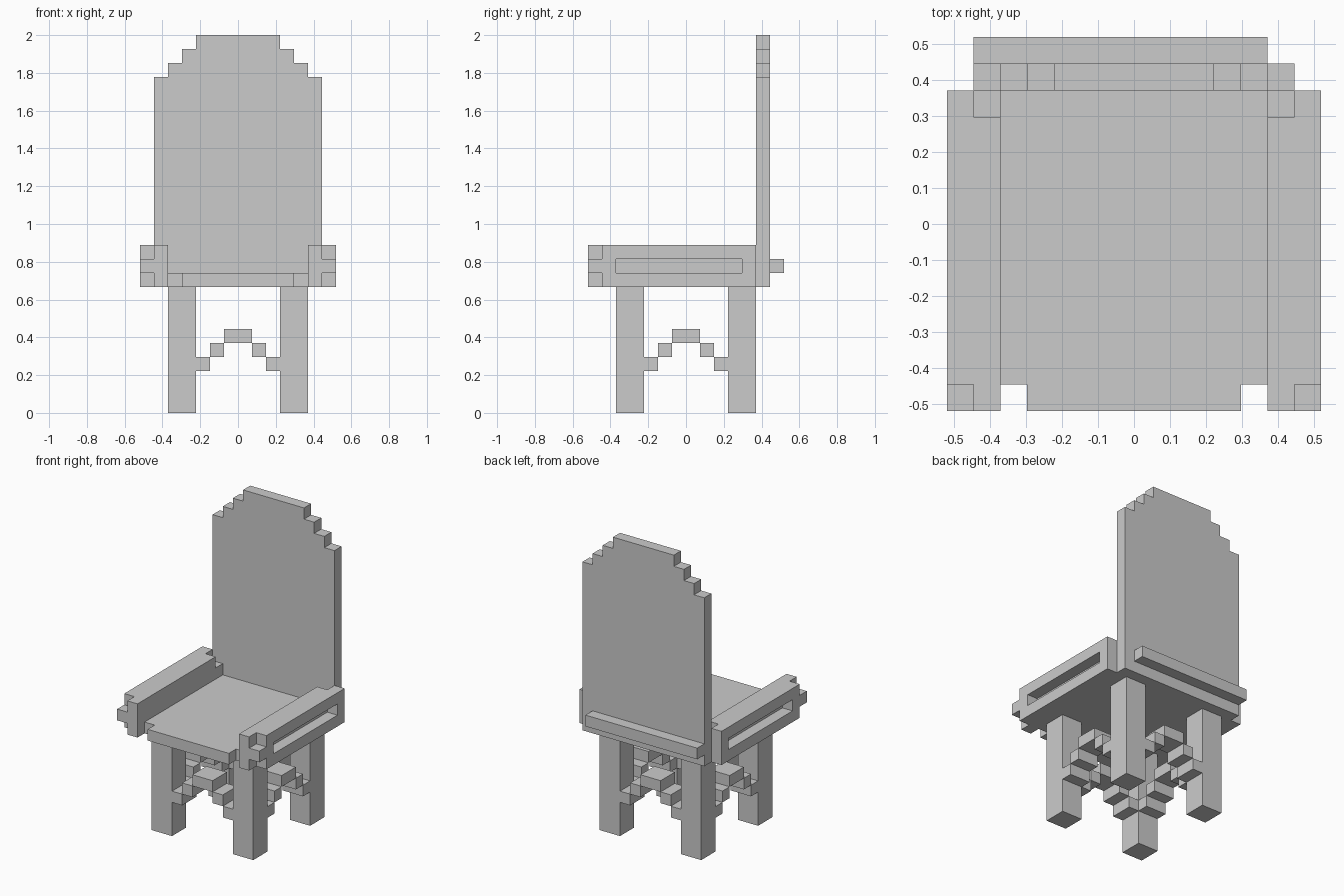
import bpy, bmesh
from mathutils import Vector

if "Cube" in bpy.data.objects:
    bpy.data.objects.remove(bpy.data.objects["Cube"])

U = 2 / 27  # block size: the whole chair sits on a 14 x 14 x 27 block grid


def prism(name, profile, axis, spans):
    """Extrude a 2D profile along an axis, once for each (low, high) span."""
    bm = bmesh.new()
    for lo, hi in spans:
        verts = []
        for a, b in profile:
            p = {'X': (lo, a, b), 'Y': (a, lo, b), 'Z': (a, b, lo)}[axis]
            verts.append(bm.verts.new(Vector(p) * U))
        face = bm.faces.new(verts)
        new = bmesh.ops.extrude_face_region(bm, geom=[face])['geom']
        shift = Vector([float(axis == k) for k in 'XYZ']) * (hi - lo) * U
        bmesh.ops.translate(bm, vec=shift,
                            verts=[v for v in new if isinstance(v, bmesh.types.BMVert)])
    return finish(name, bm)


def boxes(name, *bounds):
    """One object made of boxes given as (x0, x1, y0, y1, z0, z1)."""
    bm = bmesh.new()
    for x0, x1, y0, y1, z0, z1 in bounds:
        vs = bmesh.ops.create_cube(bm, size=1)['verts']
        for v in vs:
            v.co = Vector((x0 if v.co.x < 0 else x1,
                           y0 if v.co.y < 0 else y1,
                           z0 if v.co.z < 0 else z1)) * U
    return finish(name, bm)


def finish(name, bm):
    bmesh.ops.recalc_face_normals(bm, faces=bm.faces[:])
    mesh = bpy.data.meshes.new(name)
    bm.to_mesh(mesh)
    bm.free()
    obj = bpy.data.objects.new(name, mesh)
    bpy.context.collection.objects.link(obj)
    return obj


def mirrored(right_half):
    """Complete a profile that is symmetric about its first coordinate."""
    return right_half + [(-a, b) for a, b in reversed(right_half)]


# Four square legs
for side, sx in (("left", -4), ("right", 4)):
    for end, sy in (("front", -4), ("back", 4)):
        boxes(f"{end}_{side}_leg", (sx - 1, sx + 1, sy - 1, sy + 1, 0, 9))

# Stepped arches joining neighbouring legs
arch = mirrored([(1, 6), (1, 5), (2, 5), (2, 4), (3, 4), (3, 3), (2, 3), (2, 4),
                 (1, 4), (1, 5)])
for name, axis, lo in (("front", 'Y', -5), ("back", 'Y', 3),
                       ("left", 'X', -5), ("right", 'X', 3)):
    def block(a0, a1, z):
        return (a0, a1, lo, lo + 2, z, z + 1) if axis == 'Y' else (lo, lo + 2, a0, a1, z, z + 1)
    boxes(f"{name}_stretcher", block(-3, -2, 3), block(-2, -1, 4), block(-1, 1, 5),
          block(1, 2, 4), block(2, 3, 3))

# Seat with notched front corners
prism("seat", mirrored([(4, -7), (4, -6), (5, -6), (5, 5)]), 'Z', [(9, 10)])

# Tall backrest with a stepped top, and the bar across its rear
prism("backrest", mirrored([(6, 9), (6, 24), (5, 24), (5, 25), (4, 25), (4, 26),
                            (3, 26), (3, 27)]), 'Y', [(5, 6)])
boxes("rear_bar", (-6, 5, 6, 7, 10, 11))

# Armrests: block with a side groove, cut front corners and a notch by the backrest
armrest = boxes("armrests", (5, 7, -7, 5, 9, 12))
cutter = boxes("armrest_cutter", (6, 8, -5, 4, 10, 11), (6, 8, -8, -6, 8, 10),
               (6, 8, -8, -6, 11, 13), (4, 6, 4, 6, 11, 13))
cutter.hide_render = True
cutter.hide_set(True)
cut = armrest.modifiers.new("cuts", 'BOOLEAN')
cut.operation, cut.solver, cut.object = 'DIFFERENCE', 'EXACT', cutter
armrest.modifiers.new("other_side", 'MIRROR')
